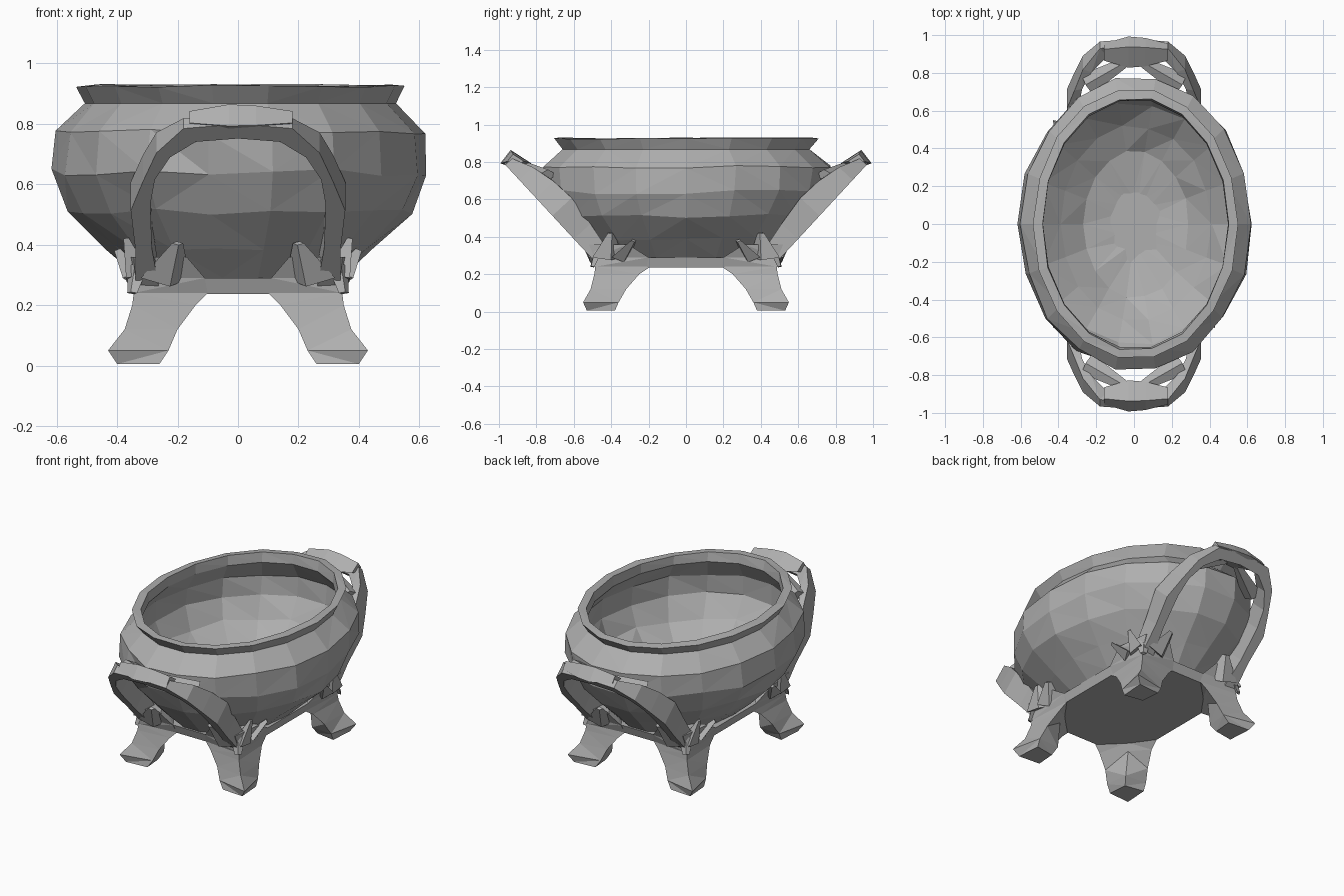
import bpy, bmesh, math, random
from mathutils import Vector

random.seed(4)
if "Cube" in bpy.data.objects:
    bpy.data.objects.remove(bpy.data.objects["Cube"])

grey = bpy.data.materials.new("stone grey")
grey.use_nodes = True
grey.diffuse_color = (0.43, 0.43, 0.43, 1)
grey.node_tree.nodes["Principled BSDF"].inputs["Base Color"].default_value = (0.43, 0.43, 0.43, 1)


def loft(name, rings, triangulate=False):
    """Skin a row of equal-sized rings and cap both ends."""
    bm = bmesh.new()
    loops = [[bm.verts.new(p) for p in ring] for ring in rings]
    n = len(loops[0])
    for a, b in zip(loops, loops[1:]):
        for i in range(n):
            j = (i + 1) % n
            bm.faces.new((a[i], a[j], b[j], b[i]))
    bm.faces.new(loops[0][::-1])
    bm.faces.new(loops[-1])
    bmesh.ops.recalc_face_normals(bm, faces=bm.faces)
    if triangulate:
        quads = [f for f in bm.faces if len(f.verts) == 4]
        bmesh.ops.triangulate(bm, faces=quads, quad_method='SHORT_EDGE')
    mesh = bpy.data.meshes.new(name)
    bm.to_mesh(mesh)
    bm.free()
    mesh.materials.append(grey)
    obj = bpy.data.objects.new(name, mesh)
    bpy.context.collection.objects.link(obj)
    return obj


def bar(name, start, end, w0, w1):
    """Tapered diamond-section bar between two points."""
    start, end = Vector(start), Vector(end)
    side = (end - start).cross(Vector((0, 0, 1))).normalized()
    up = side.cross(end - start).normalized()
    rings = []
    for p, w in ((start, w0), (end, w1)):
        rings.append([p + side * w, p + up * w * 0.5, p - side * w, p - up * w * 0.5])
    return loft(name, rings)


# Bowl: oval rings (x radius, y radius, height, irregularity), outside then inside
profile = [
    (0.27, 0.42, 0.24, 0), (0.335, 0.47, 0.29, 0),
    (0.445, 0.57, 0.39, 0.01), (0.565, 0.69, 0.51, 0.012),
    (0.615, 0.765, 0.64, 0.012), (0.605, 0.775, 0.775, 0.01),
    (0.515, 0.67, 0.868, 0), (0.542, 0.718, 0.925, 0.004),
    (0.492, 0.67, 0.928, 0.004), (0.49, 0.66, 0.87, 0),
    (0.57, 0.73, 0.76, 0.008), (0.575, 0.72, 0.64, 0.01),
    (0.52, 0.64, 0.52, 0.012), (0.40, 0.52, 0.41, 0.012),
    (0.28, 0.39, 0.325, 0.01), (0.1, 0.15, 0.285, 0.004),
]
SIDES = 18
rings = []
for rx, ry, z, rough in profile:
    ring = []
    for i in range(SIDES):
        a = math.tau * i / SIDES
        s = 1 + random.uniform(-rough, rough) * 1.5
        ring.append((rx * s * math.cos(a) + 0.008, ry * s * math.sin(a),
                     z + random.uniform(-rough, rough)))
    rings.append(ring)
loft("bowl", rings, True)

# Base apron running from leg to leg, with gently bowed sides
outline = [(0.33, 0.47), (0.12, 0.475), (-0.12, 0.475), (-0.33, 0.47), (-0.345, 0.2),
           (-0.345, -0.2), (-0.33, -0.47), (-0.12, -0.475), (0.12, -0.475),
           (0.33, -0.47), (0.345, -0.2), (0.345, 0.2)]
loft("base_apron", [[(x * s, y * s, z) for x, y in outline]
                    for z, s in ((0.237, 0.96), (0.29, 1.0))])

# Leg sections: outer corner, inward along x, inner corner, inward along y
leg_sections = [
    (0.005, (0.40, 0.53), (0.26, 0.52), (0.27, 0.40), (0.39, 0.38)),
    (0.05, (0.43, 0.55), (0.23, 0.51), (0.25, 0.37), (0.39, 0.36)),
    (0.12, (0.375, 0.51), (0.20, 0.49), (0.25, 0.36), (0.37, 0.32)),
    (0.20, (0.35, 0.49), (0.14, 0.47), (0.25, 0.35), (0.34, 0.25)),
    (0.24, (0.345, 0.485), (0.10, 0.46), (0.23, 0.33), (0.33, 0.19)),
    (0.29, (0.34, 0.49), (0.11, 0.48), (0.22, 0.32), (0.345, 0.2)),
    (0.36, (0.345, 0.52), (0.17, 0.52), (0.25, 0.38), (0.37, 0.31)),
]
# Leaf ornaments at the leg tops: start, tip, width
leaves = [
    ((0.24, 0.48, 0.29), (0.20, 0.565, 0.405), 0.09),
    ((0.33, 0.42, 0.29), (0.37, 0.40, 0.42), 0.09),
    ((0.33, 0.35, 0.29), (0.395, 0.28, 0.38), 0.07),
    ((0.33, 0.47, 0.33), (0.35, 0.50, 0.24), 0.04),
]
for yname, sy in (("front", -1), ("back", 1)):
    for xname, sx in (("left", 1), ("right", -1)):
        tag = yname + "_" + xname
        loft(tag + "_leg", [[(x * sx, y * sy, z) for x, y in pts]
                            for z, *pts in leg_sections], True)
        for n, (a, b, w) in enumerate(leaves):
            bar(f"{tag}_leaf_{n + 1}", (a[0] * sx, a[1] * sy, a[2]),
                (b[0] * sx, b[1] * sy, b[2]), w, 0.02)

# Arched handle in a slanted plane: outer x, outer rise, inner x, inner rise, depth
arch = [
    (0.34, -0.03, 0.26, -0.03, 0.09), (0.34, 0.16, 0.285, 0.16, 0.12),
    (0.355, 0.33, 0.29, 0.36, 0.14), (0.315, 0.46, 0.275, 0.47, 0.13),
    (0.27, 0.59, 0.225, 0.57, 0.10), (0.18, 0.70, 0.14, 0.64, 0.05),
    (0.0, 0.72, 0.0, 0.655, 0.04),
]
for yname, sy in (("front", -1), ("back", 1)):
    def on_plane(x, rise, depth):
        return (x, sy * (0.49 + 0.68 * rise - 0.735 * depth),
                0.27 + 0.735 * rise + 0.68 * depth)

    stations = [(1, s) for s in arch] + [(-1, s) for s in arch[-2::-1]]
    loft(yname + "_handle_arch",
         [[on_plane(sx * xo, to, 0), on_plane(sx * xi, ti, 0),
           on_plane(sx * xi, ti, d), on_plane(sx * xo, to, d)]
          for sx, (xo, to, xi, ti, d) in stations], True)

    # Faceted crest on top of the arch
    section = [(0.075, -0.02), (0.025, 0.045), (-0.075, -0.02), (0.0, -0.045)]
    loft(yname + "_handle_crest",
         [[(x, sy * (0.91 + dy * s), 0.815 + dz * s) for dy, dz in section]
          for x, s in ((-0.16, 0.6), (-0.03, 1.1), (0.06, 1.0), (0.18, 0.6))], True)

    # Small scrolls joining the arch back to the bowl
    for xname, sx in (("left", 1), ("right", -1)):
        bar(f"{yname}_{xname}_scroll", (0.25 * sx, sy * 0.74, 0.73),
            (0.04 * sx, sy * 0.86, 0.79), 0.06, 0.025)
